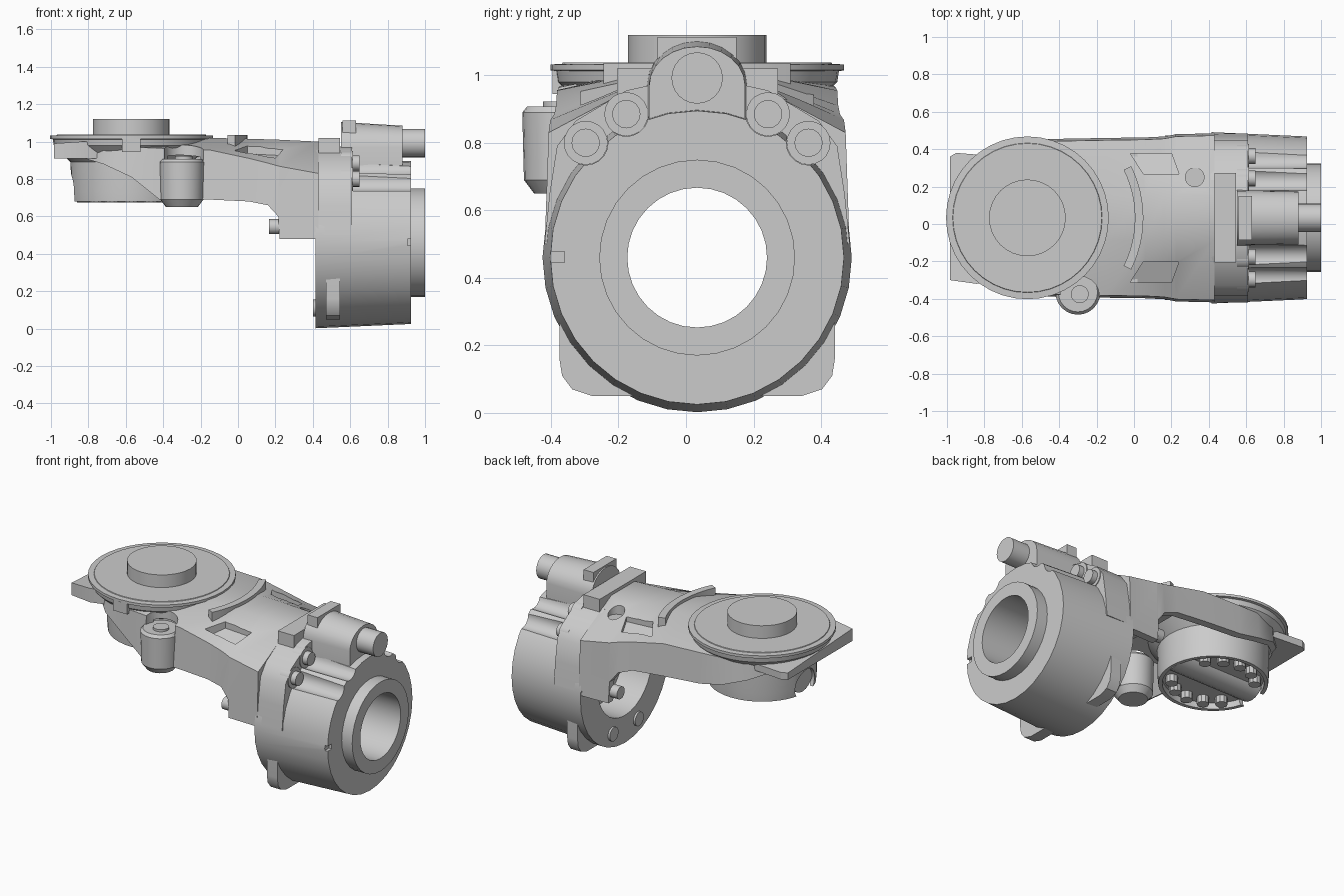
import bpy, bmesh, math
from mathutils import Vector

if "Cube" in bpy.data.objects:
    bpy.data.objects.remove(bpy.data.objects["Cube"], do_unlink=True)

GREY = (0.6, 0.6, 0.6, 1)
metal = bpy.data.materials.new("cast_grey")
metal.use_nodes = True
metal.diffuse_color = GREY
metal.node_tree.nodes["Principled BSDF"].inputs["Base Color"].default_value = GREY

CY = 0.033                       # symmetry plane of the housing
TURRET = Vector((-0.57, CY, 0))
DRUM_Z = 0.46


def activate(ob):
    bpy.ops.object.select_all(action="DESELECT")
    ob.select_set(True)
    bpy.context.view_layer.objects.active = ob


def finish(name, bm):
    bmesh.ops.recalc_face_normals(bm, faces=bm.faces)
    me = bpy.data.meshes.new(name)
    bm.to_mesh(me)
    bm.free()
    ob = bpy.data.objects.new(name, me)
    bpy.context.collection.objects.link(ob)
    me.materials.append(metal)
    activate(ob)
    bpy.ops.object.shade_smooth_by_angle(angle=math.radians(30))
    return ob


def loft(name, rings, closed=False):
    bm = bmesh.new()
    rows = [[bm.verts.new(p) for p in ring] for ring in rings]
    pairs = list(zip(rows, rows[1:])) + ([(rows[-1], rows[0])] if closed else [])
    n = len(rows[0])
    for a, b in pairs:
        for i in range(n):
            bm.faces.new((a[i], a[(i + 1) % n], b[(i + 1) % n], b[i]))
    if not closed:
        bm.faces.new(rows[0])
        bm.faces.new(rows[-1])
    return finish(name, bm)


def ring(radius, along, centre, axis, seg):
    out = []
    for i in range(seg):
        a = 2 * math.pi * i / seg
        c, s = radius * math.cos(a), radius * math.sin(a)
        out.append(Vector(centre) + Vector((along, c, s) if axis == "x" else (c, s, along)))
    return out


def lathe(name, profile, centre, axis="z", seg=32, closed=False):
    return loft(name, [ring(r, h, centre, axis, seg) for r, h in profile], closed)


def rod(name, r, a, b, centre, axis="z", seg=20):
    return lathe(name, [(r, a), (r, b)], centre, axis, seg)


def prism(name, half, x0, x1):
    """Extrude a half outline (offset from CY, z), mirrored, along x."""
    pts = [(y, z) for y, z in half] + [(-y, z) for y, z in reversed(half)]
    return loft(name, [[(x, CY + y, z) for y, z in pts] for x in (x0, x1)])


def box(name, x, y, z):
    return loft(name, [[(i, y[0], z[0]), (i, y[1], z[0]), (i, y[1], z[1]), (i, y[0], z[1])]
                       for i in x])


def cut(target, cutter):
    mod = target.modifiers.new("cut", "BOOLEAN")
    mod.operation, mod.solver, mod.object = "DIFFERENCE", "EXACT", cutter
    activate(target)
    bpy.ops.object.modifier_apply(modifier="cut")
    bpy.data.objects.remove(cutter, do_unlink=True)
    bpy.ops.object.shade_smooth_by_angle(angle=math.radians(30))


# Turret: open-bottomed bowl, flared rim, disc and hub
turret = lathe("turret_bowl", [
    (0.295, 0.72), (0.295, 0.68), (0.318, 0.68), (0.322, 0.73), (0.325, 0.89), (0.38, 0.945),
    (0.415, 0.98), (0.42, 1.012), (0.435, 1.015), (0.435, 1.032),
    (0.40, 1.034), (0.398, 1.038)], TURRET, seg=40)
cut(turret, rod("scallop_cutter", 0.1, -1.0, -0.8, (0, CY, 0.73), "x"))
rod("turret_hub", 0.205, 1.03, 1.12, TURRET, seg=32)
rod("turret_cross_tube", 0.11, -0.86, -0.27, (0, CY, 0.785), "x")
for i in range(14):
    a = 2 * math.pi * (i + 0.5) / 14
    if abs(math.sin(a)) > 0.5:
        p = TURRET + Vector((math.cos(a), math.sin(a), 0)) * 0.24
        rod("turret_bolt", 0.036, 0.675, 0.74, p, seg=10)
box("turret_front_tab", (-0.62, -0.52), (-0.395, -0.3), (0.945, 1.025))

# Tail bracket behind the turret, lower on its back side
tail = []
for top in (False, True):
    plan = [(-0.7, -0.28, 1.0), (-0.84, -0.32, 1.0), (-0.985, -0.30, 0.99),
            (-0.985, 0.36, 0.955), (-0.95, 0.38, 0.955), (-0.7, 0.36, 0.955)]
    tail.append([(x, y, z if top else 0.91) for x, y, z in plan])
loft("tail_bracket", tail)

# Arm: hollow channel lofted along x, rounded off around the turret
stations = [  # x, front bottom, back bottom, shoulder, top, half width
    (-0.88, 0.92, 0.91, 0.97, 1.01, 0.12), (-0.82, 0.91, 0.89, 0.97, 1.01, 0.27),
    (-0.72, 0.88, 0.85, 0.97, 1.02, 0.365), (-0.57, 0.81, 0.80, 0.97, 1.02, 0.415),
    (-0.42, 0.69, 0.77, 0.965, 1.02, 0.422),
    (-0.15, 0.69, 0.75, 0.955, 1.02, 0.427), (0.06, 0.68, 0.73, 0.91, 1.015, 0.43),
    (0.16, 0.66, 0.69, 0.885, 1.012, 0.435), (0.215, 0.60, 0.62, 0.87, 1.01, 0.445),
    (0.222, 0.48, 0.48, 0.868, 1.01, 0.447), (0.43, 0.48, 0.48, 0.83, 1.0, 0.452)]
rings = []
for x, front, back, sh, top, w in stations:
    u, v, t = w - 0.012, w - 0.05, min(0.12, w * 0.5)
    outer = [(-w, front), (-u, sh), (-t, top), (t, top), (u, sh), (w, back)]
    inner = [(v, back), (v - 0.012, sh - 0.04), (t - 0.01, top - 0.06), (0.01 - t, top - 0.06),
             (0.012 - v, sh - 0.04), (-v, front)]
    rings.append([(x, CY + y, z) for y, z in outer + inner])
arm = loft("arm_channel", rings)
for s in (-1, 1):
    plan = [(-0.02, 0.345, 0.895), (0.20, 0.345, 0.88), (0.24, 0.235, 0.925), (0.05, 0.235, 0.935)]
    low = [(x, CY + s * y, z) for x, y, z in plan]
    cut(arm, loft("window_cutter", [low, [(x, y, 1.1) for x, y, z in low]]))
cut(arm, rod("pocket_cutter", 0.05, 0.92, 1.1, (0.325, 0.25, 0)))
cut(arm, rod("pod_clearance_cutter", 0.105, 0.90, 1.1, (-0.29, -0.385, 0)))
box("arm_inner_rib", (-0.02, 0.02), (CY - 0.39, CY + 0.39), (0.80, 0.90))

# Curved rib on the arm, concentric with the turret
arc = []
for i in range(13):
    a = math.radians(-26.5 + 53 * i / 12)
    d = Vector((math.cos(a), math.sin(a), 0))
    arc.append([TURRET + d * r + Vector((0, 0, z))
                for r, z in ((0.575, 0.93), (0.62, 0.93), (0.62, 1.036), (0.575, 1.036))])
loft("curved_rib", arc)

# Pod on the front side of the arm
lathe("side_pod", [(0.085, 0.65), (0.115, 0.69), (0.12, 0.89), (0.105, 0.908)],
      (-0.30, -0.365, 0), seg=24)
rod("side_pod_screw", 0.048, 0.90, 0.922, (-0.29, -0.375, 0), seg=16)

# Drum: hollow, with a stepped bore and a collar
drum = lathe("drum", [
    (0.28, 0.415), (0.458, 0.415), (0.435, 0.925), (0.29, 0.925), (0.29, 1.0),
    (0.207, 1.0), (0.207, 0.62), (0.28, 0.62)], (0, CY, DRUM_Z), "x", 32, closed=True)
bolts = [(s * y, z) for s in (-1, 1) for y, z in ((0.33, 0.80), (0.21, 0.885))]
for y, z in bolts:
    cut(drum, rod("groove_cutter", 0.066, 0.60, 1.1, (0, CY + y, z), "x"))
cut(drum, box("slot_cutter", (0.905, 1.0), (-0.45, -0.36), (0.445, 0.478)))

# Flange joining arm and drum, with bosses and bolts
prism("flange", [(0.12, 0.975), (0.21, 0.955), (0.36, 0.865), (0.415, 0.79), (0.437, 0.65),
                 (0.452, 0.50), (0.40, 0.50), (0.28, 0.74), (0.1, 0.84)], 0.41, 0.61)
for y, z in bolts:
    rod("flange_boss", 0.065, 0.55, 0.615, (0, CY + y, z), "x")
    rod("flange_bolt", 0.042, 0.61, 0.65, (0, CY + y, z), "x", 16)

# Foot plate below the drum
prism("foot_plate", [(0.03, 0.05), (0.31, 0.05), (0.37, 0.07), (0.40, 0.11), (0.408, 0.16),
                     (0.408, 0.42), (0.36, 0.42), (0.33, 0.34), (0.2, 0.14), (0.03, 0.1)],
      0.47, 0.545)

# Back bolts and side stubs
for s in (-1, 1):
    rod("back_bolt", 0.045, 0.402, 0.45, (0, CY + s * 0.13, 0.11), "x", 16)
    rod("side_stub", 0.04, 0.165, 0.24, (0, CY + s * 0.40, 0.545), "x", 16)

# Top housing with its shaft
housing = []
for x, r, top in ((0.55, 0.148, 1.105), (0.88, 0.142, 1.085)):
    pts = [(r, 0.86)] + [(r * math.cos(math.pi * i / 12),
                          0.97 + (top - 0.97) * math.sin(math.pi * i / 12)) for i in range(13)]
    housing.append([(x, CY + y, z) for y, z in pts + [(-r, 0.86)]])
loft("top_housing", housing)
rod("top_shaft", 0.076, 0.86, 1.0, (0, CY, 0.992), "x", 24)

# Blocks across the flange
box("wide_block", (0.43, 0.545), (-0.205, 0.272), (0.93, 1.02))
box("upper_block", (0.56, 0.63), (-0.085, 0.15), (1.0, 1.113))
